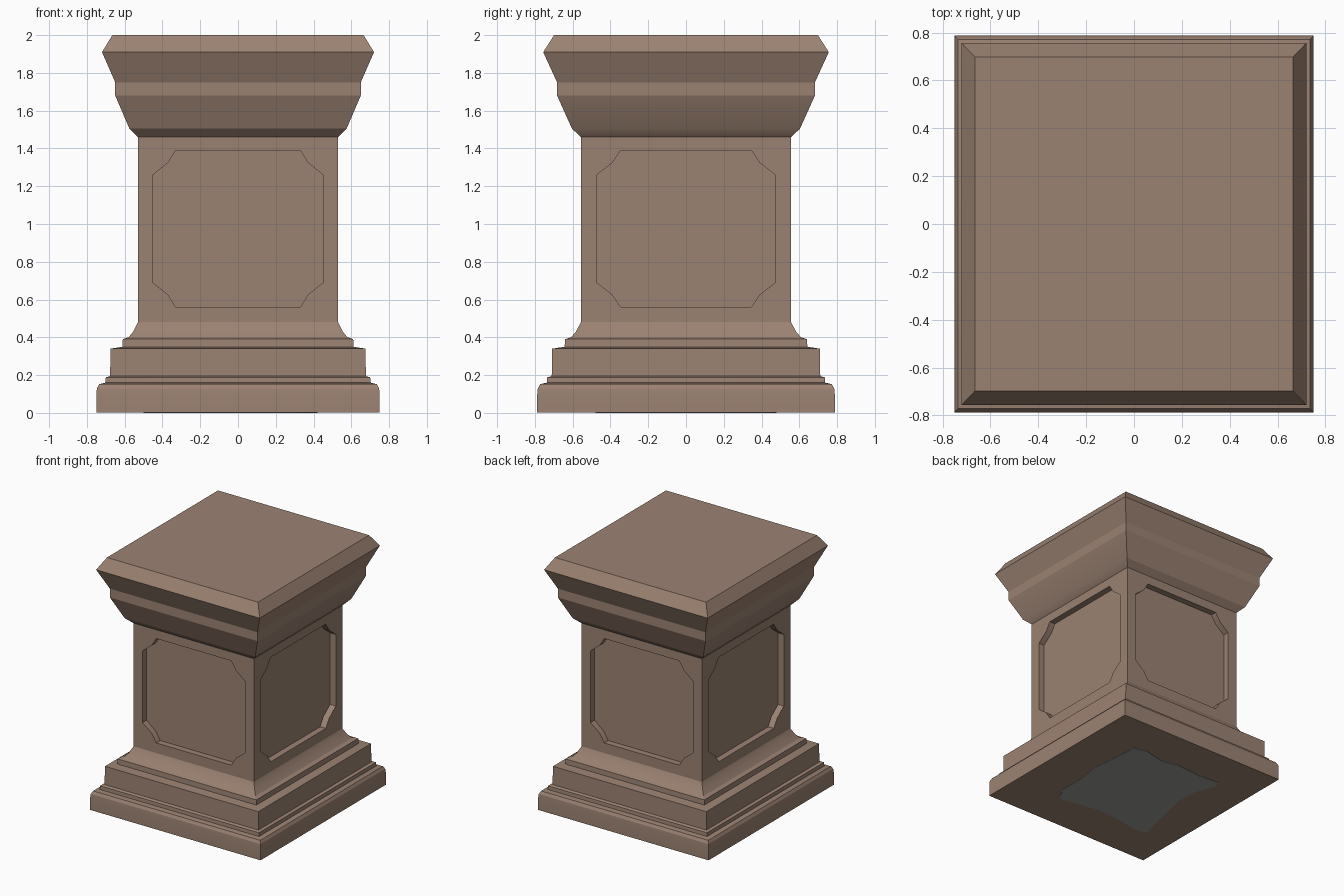
import bpy, bmesh, math
from mathutils import Matrix

if "Cube" in bpy.data.objects:
    bpy.data.objects.remove(bpy.data.objects["Cube"])


def material(name, col):
    m = bpy.data.materials.new(name)
    m.diffuse_color = (*col, 1)
    m.use_nodes = True
    m.node_tree.nodes["Principled BSDF"].inputs["Base Color"].default_value = m.diffuse_color
    return m


stone = material("brown stone", (0.33, 0.225, 0.17))
grey = material("grey underside", (0.33, 0.34, 0.30))
RATIO = 1.05  # depth against width


def make_object(name, bm, mat):
    bmesh.ops.recalc_face_normals(bm, faces=bm.faces)
    me = bpy.data.meshes.new(name)
    bm.to_mesh(me)
    bm.free()
    ob = bpy.data.objects.new(name, me)
    bpy.context.collection.objects.link(ob)
    me.materials.append(mat)
    return ob


def loft(rings):
    """Skin equal-length loops of points and cap both ends."""
    bm = bmesh.new()
    loops = [[bm.verts.new(p) for p in r] for r in rings]
    n = len(loops[0])
    for a, b in zip(loops, loops[1:]):
        for i in range(n):
            j = (i + 1) % n
            bm.faces.new((a[i], a[j], b[j], b[i]))
    bm.faces.new(loops[0])
    bm.faces.new(loops[-1])
    return bm


# pedestal body: half width and height from foot to cap
profile = [(.75, .003), (.75, .10), (.747, .13), (.735, .152), (.702, .16), (.70, .188),
           (.677, .195), (.675, .34), (.612, .35), (.61, .39), (.58, .40), (.555, .43),
           (.53, .48), (.53, 1.46), (.575, 1.505), (.65, 1.68), (.65, 1.75),
           (.72, 1.91), (.665, 2.0)]
corners = [(-1, -1), (1, -1), (1, 1), (-1, 1)]
body = make_object("pedestal", loft(
    [[(sx * h, sy * h * RATIO, z) for sx, sy in corners] for h, z in profile]), stone)

# recessed panels with notched corners, cut into each side of the shaft
quarter = [(.45, .285), (.37, .35), (.33, .415)]
outline = []
for sx, sz in [(1, 1), (-1, 1), (-1, -1), (1, -1)]:
    pts = [(sx * x, sz * z) for x, z in quarter]
    outline += pts if sx * sz > 0 else pts[::-1]
for k in range(4):
    side = k % 2
    wide = RATIO if side else 1
    face = .53 if side else .53 * RATIO
    bm = loft([[(x * wide, -d, z + .975) for x, z in outline] for d in (face - .05, face + .05)])
    bmesh.ops.transform(bm, matrix=Matrix.Rotation(k * math.pi / 2, 4, 'Z'), verts=bm.verts)
    cutter = make_object("panel_cutter", bm, stone)
    cutter.hide_render = True
    mod = body.modifiers.new("panel", 'BOOLEAN')
    mod.operation = 'DIFFERENCE'
    mod.solver = 'EXACT'
    mod.object = cutter
    bpy.context.view_layer.objects.active = body
    bpy.ops.object.modifier_apply(modifier=mod.name)
    bpy.data.objects.remove(cutter)

bpy.ops.object.select_all(action='DESELECT')
body.select_set(True)
bpy.context.view_layer.objects.active = body
bpy.ops.object.shade_smooth_by_angle(angle=math.radians(22))

# irregular grey patch under the foot
blob = [(.345, -.45), (.39, -.36), (.39, -.15), (.42, .05), (.39, .3), (.38, .455), (.28, .48),
        (.1, .44), (-.05, .47), (-.25, .45), (-.43, .465), (-.45, .4), (-.39, .25), (-.38, .07),
        (-.43, -.15), (-.46, -.3), (-.50, -.45), (-.4, -.47), (-.2, -.43), (-.02, -.42),
        (.15, -.45), (.3, -.48)]
make_object("underside_patch", loft([[(x, y, z) for x, y in blob] for z in (0, .004)]), grey)
